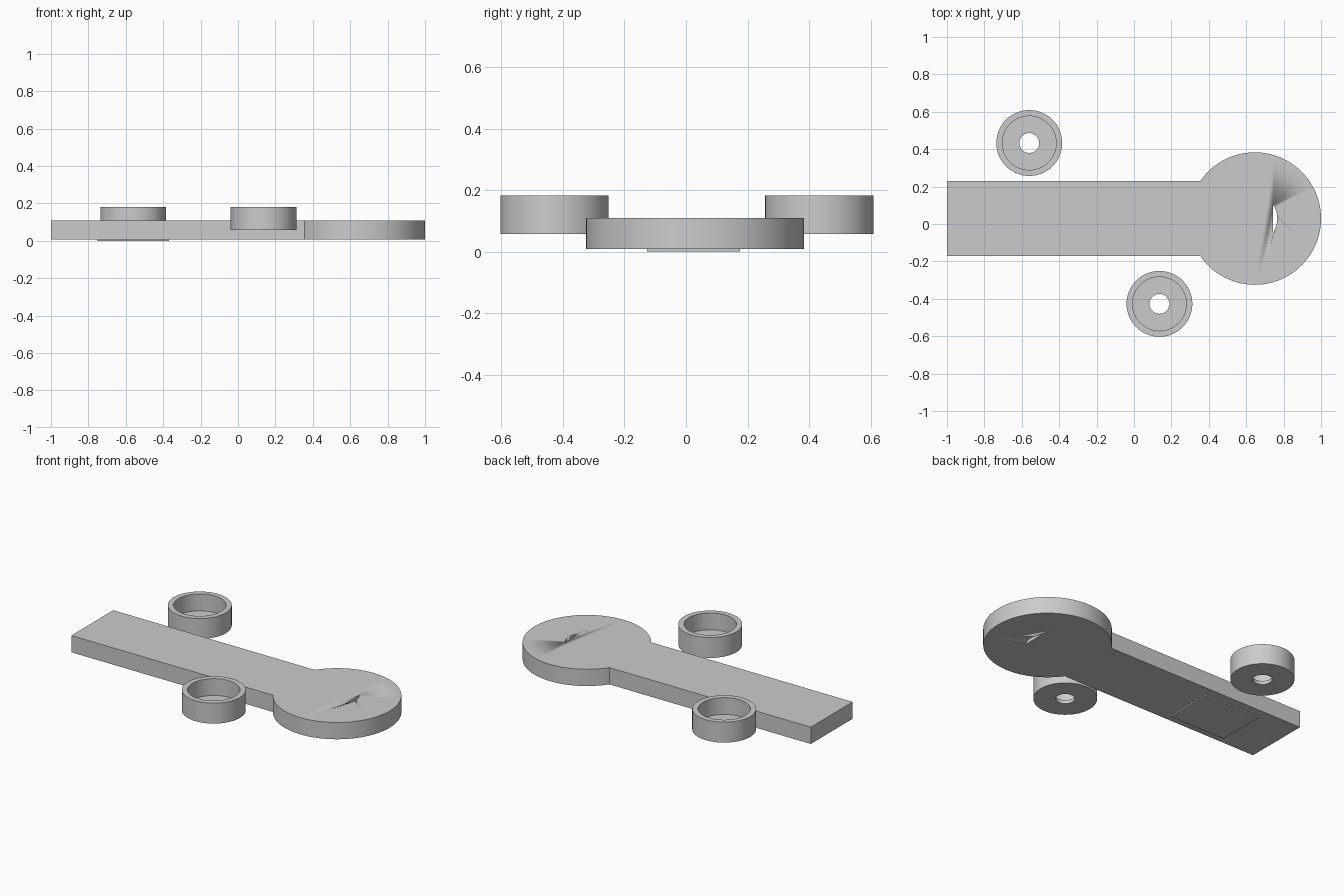
import bpy, bmesh, math

old = bpy.data.objects.get("Cube")
if old:
    bpy.data.objects.remove(old, do_unlink=True)

grey = bpy.data.materials.new("plain grey")
grey.use_nodes = True
colour = (0.6, 0.6, 0.6, 1)
grey.diffuse_color = colour
grey.node_tree.nodes["Principled BSDF"].inputs["Base Color"].default_value = colour


def finish(name, bm):
    """Turn a bmesh into a shaded, coloured object."""
    bmesh.ops.recalc_face_normals(bm, faces=bm.faces)
    mesh = bpy.data.meshes.new(name)
    bm.to_mesh(mesh)
    bm.free()
    mesh.materials.append(grey)
    obj = bpy.data.objects.new(name, mesh)
    bpy.context.collection.objects.link(obj)
    bpy.ops.object.select_all(action='DESELECT')
    obj.select_set(True)
    bpy.context.view_layer.objects.active = obj
    bpy.ops.object.shade_smooth_by_angle(angle=math.radians(30))
    return obj


def arc(cx, cy, r, start, end, steps):
    angles = [start + (end - start) * i / steps for i in range(steps + 1)]
    return [(cx + r * math.cos(a), cy + r * math.sin(a)) for a in angles]


def slab(name, outline, z0, z1):
    """Extrude a flat outline from z0 up to z1."""
    bm = bmesh.new()
    face = bm.faces.new([bm.verts.new((x, y, z0)) for x, y in outline])
    top = bmesh.ops.extrude_face_region(bm, geom=[face])["geom"]
    verts = [v for v in top if isinstance(v, bmesh.types.BMVert)]
    bmesh.ops.translate(bm, verts=verts, vec=(0, 0, z1 - z0))
    return finish(name, bm)


def cup(name, x, y):
    """Open round cup with a small hole through its floor."""
    profile = [(0.053, 0.058), (0.176, 0.058), (0.176, 0.182),
               (0.144, 0.182), (0.144, 0.08), (0.053, 0.08)]
    bm = bmesh.new()
    verts = [bm.verts.new((r, 0, z)) for r, z in profile]
    edges = [bm.edges.new((verts[i - 1], verts[i])) for i in range(len(verts))]
    bmesh.ops.spin(bm, geom=verts + edges, cent=(0, 0, 0), axis=(0, 0, 1),
                   angle=math.tau, steps=64, use_duplicate=False)
    bmesh.ops.remove_doubles(bm, verts=bm.verts, dist=0.0001)
    bmesh.ops.translate(bm, verts=bm.verts, vec=(x, y, 0))
    return finish(name, bm)


# Paddle-shaped body: a long handle running into a round head
mid_y, half_width, head_x, head_r = 0.029, 0.201, 0.646, 0.354
join = math.pi - math.asin(half_width / head_r)
outline = arc(head_x, mid_y, head_r, -join, join, 80)
outline += [(-1, mid_y + half_width), (-1, mid_y - half_width)]
body = slab("body", outline, 0.008, 0.11)

# Curved slot through the head
slot_r, slot_half = 0.133, 0.073
swing = math.asin(slot_half / slot_r)
slot = slab("slot_cutter", arc(0.633, mid_y, slot_r, -swing, swing, 16), -0.1, 0.3)
cut = body.modifiers.new("slot", 'BOOLEAN')
cut.object = slot
cut.operation = 'DIFFERENCE'
cut.solver = 'EXACT'
bpy.context.view_layer.objects.active = body
bpy.ops.object.modifier_apply(modifier=cut.name)
bpy.data.objects.remove(slot, do_unlink=True)

# Thin rectangular pad under the handle
slab("underside_pad", [(-0.75, -0.127), (-0.37, -0.127),
                       (-0.37, 0.176), (-0.75, 0.176)], 0, 0.0085)

# Two separate cups, one on each side of the handle
cup("back_cup", -0.56, 0.433)
cup("front_cup", 0.136, -0.427)
